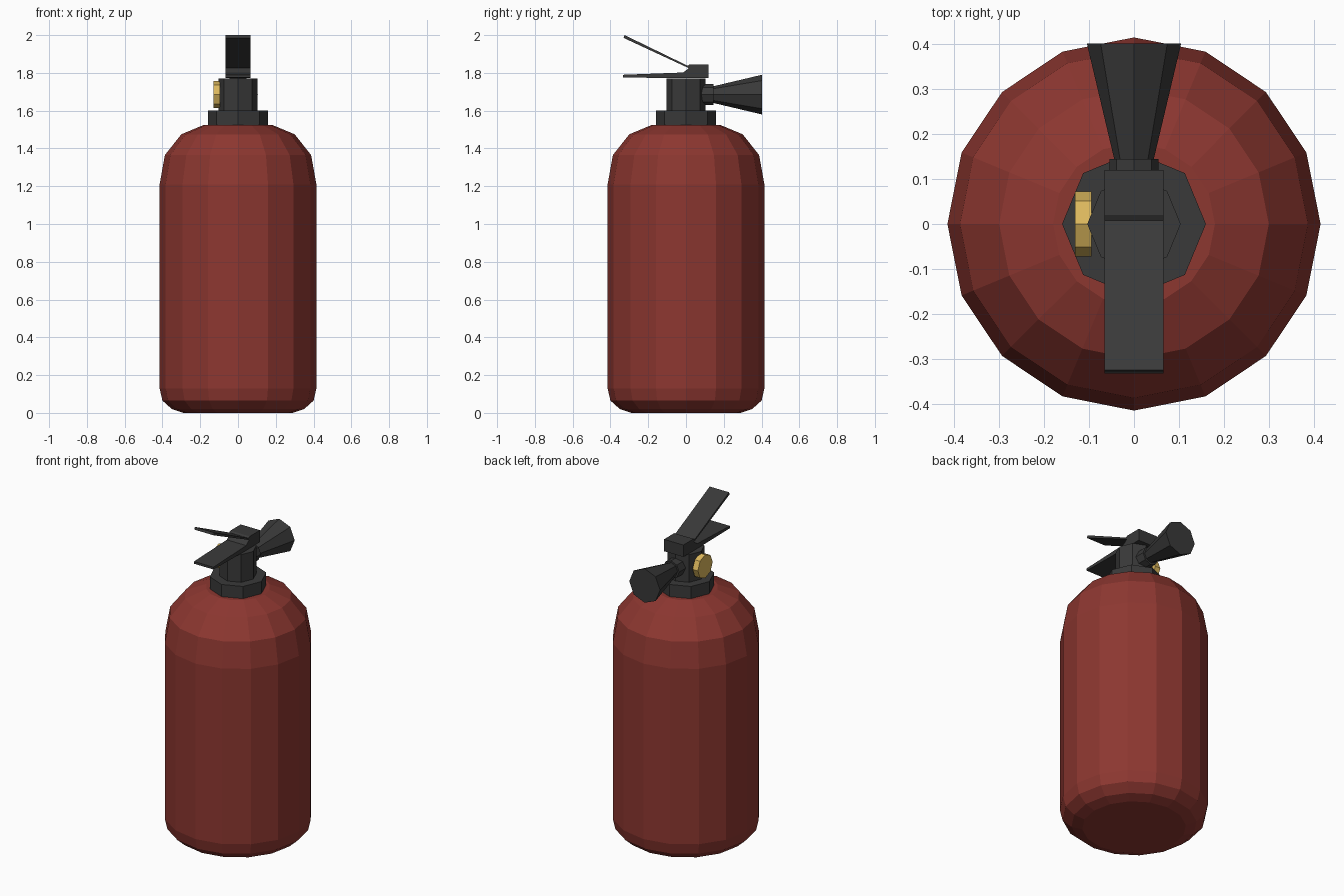
import bpy, bmesh, math
from mathutils import Matrix, Vector

if "Cube" in bpy.data.objects:
    bpy.data.objects.remove(bpy.data.objects["Cube"])


def material(name, rgb):
    m = bpy.data.materials.new(name)
    m.diffuse_color = (*rgb, 1)
    m.use_nodes = True
    m.node_tree.nodes["Principled BSDF"].inputs["Base Color"].default_value = m.diffuse_color
    return m


RED = material("red_paint", (0.265, 0.038, 0.030))
BLACK = material("black_plastic", (0.041, 0.041, 0.041))
GOLD = material("brass", (0.72, 0.48, 0.11))


def finish(bm, name, mat):
    bmesh.ops.recalc_face_normals(bm, faces=bm.faces)
    me = bpy.data.meshes.new(name)
    bm.to_mesh(me)
    bm.free()
    me.materials.append(mat)
    ob = bpy.data.objects.new(name, me)
    bpy.context.collection.objects.link(ob)
    return ob


def lathe(name, profile, sides, mat, xf=Matrix()):
    """Closed faceted solid from (radius, height) pairs round local z."""
    bm = bmesh.new()
    rings = []
    for r, h in profile:
        rings.append([bm.verts.new(xf @ Vector((
            r * math.cos(2 * math.pi * i / sides),
            r * math.sin(2 * math.pi * i / sides), h))) for i in range(sides)])
    for a, b in zip(rings, rings[1:]):
        for i in range(sides):
            j = (i + 1) % sides
            bm.faces.new((a[i], a[j], b[j], b[i]))
    bm.faces.new(rings[0])
    bm.faces.new(rings[-1])
    return finish(bm, name, mat)


def extrude_x(name, outline, half, mat):
    """(y, z) outline made solid between x = -half and x = half."""
    bm = bmesh.new()
    face = bm.faces.new([bm.verts.new((-half, y, z)) for y, z in outline])
    ext = bmesh.ops.extrude_face_region(bm, geom=[face], use_keep_orig=True)
    moved = [v for v in ext["geom"] if isinstance(v, bmesh.types.BMVert)]
    bmesh.ops.translate(bm, verts=moved, vec=(2 * half, 0, 0))
    bmesh.ops.triangulate(bm, faces=[f for f in bm.faces if len(f.verts) > 4])
    return finish(bm, name, mat)


# Tank
lathe("tank", [(0.29, 0.0), (0.35, 0.02), (0.40, 0.065), (0.415, 0.13),
               (0.415, 1.21), (0.387, 1.365), (0.30, 1.475), (0.18, 1.525)],
      16, RED)

# Neck collar and valve body
lathe("neck_collar", [(0.16, 1.52), (0.16, 1.60)], 8, BLACK)
lathe("valve_body", [(0.104, 1.59), (0.104, 1.77)], 8, BLACK)

# Discharge horn pointing to the back, with its connector
to_back = Matrix.Translation((0, 0, 1.685)) @ Matrix.Rotation(-math.pi / 2, 4, 'X')
lathe("horn_connector", [(0.055, 0.08), (0.055, 0.145)], 8, BLACK, to_back)
lathe("discharge_horn", [(0.043, 0.14), (0.105, 0.402)], 8, BLACK, to_back)

# Pressure gauge on the left side
to_left = Matrix.Translation((0, 0, 1.685)) @ Matrix.Rotation(-math.pi / 2, 4, 'Y')
lathe("pressure_gauge", [(0.072, 0.095), (0.072, 0.131)], 8, GOLD, to_left)

# Squeeze handle: pivot block with upper and lower levers
extrude_x("squeeze_handle", [
    (0.12, 1.772), (0.12, 1.845), (0.02, 1.845), (0.008, 1.838),
    (-0.325, 2.0), (-0.33, 1.985), (0.015, 1.825), (-0.015, 1.802),
    (-0.333, 1.79), (-0.333, 1.776), (-0.05, 1.772)], 0.066, BLACK)
